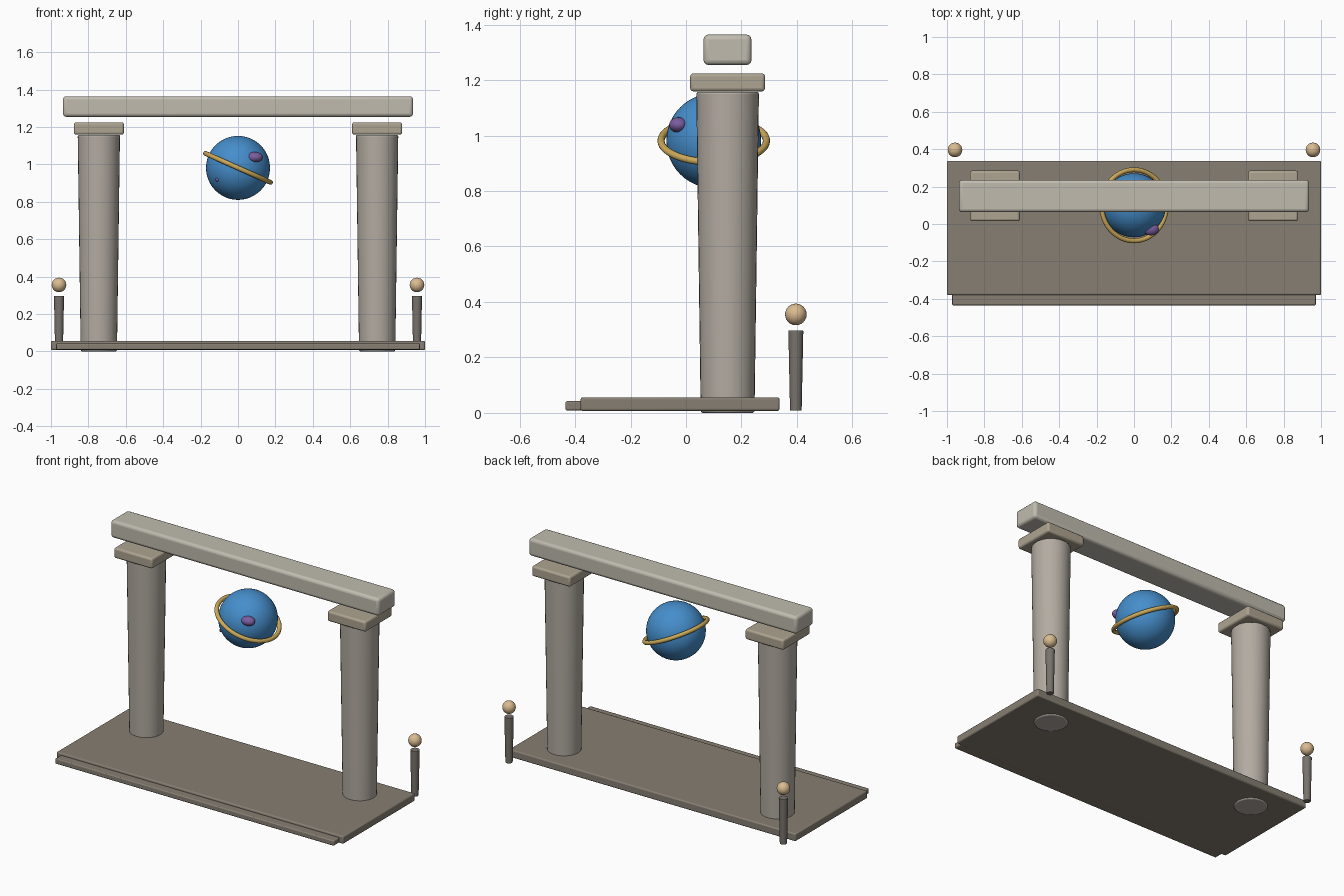
import bpy
from math import radians

if "Cube" in bpy.data.objects:
    bpy.data.objects.remove(bpy.data.objects["Cube"])


def material(name, rgb):
    m = bpy.data.materials.new(name)
    m.diffuse_color = (*rgb, 1)
    m.use_nodes = True
    m.node_tree.nodes["Principled BSDF"].inputs["Base Color"].default_value = m.diffuse_color
    return m


STONE = material("stone", (0.45, 0.41, 0.36))
BEAM = material("pale_stone", (0.53, 0.50, 0.43))
CAP = material("warm_stone", (0.42, 0.37, 0.28))
FLOOR = material("dark_stone", (0.24, 0.21, 0.17))
POST = material("post_stone", (0.19, 0.17, 0.15))
BLUE = material("blue", (0.06, 0.27, 0.60))
GOLD = material("gold", (0.60, 0.40, 0.10))
TAN = material("tan", (0.70, 0.50, 0.28))
PURPLE = material("purple", (0.20, 0.11, 0.35))


def finish(name, mat, bevel=0):
    ob = bpy.context.object
    ob.name = name
    ob.data.materials.append(mat)
    if bevel:
        mod = ob.modifiers.new("bevel", 'BEVEL')
        mod.width = bevel
        mod.segments = 3
        mod.limit_method = 'ANGLE'
    bpy.ops.object.shade_smooth_by_angle(angle=radians(35))
    return ob


def box(name, lo, hi, mat, bevel):
    mid = [(a + b) / 2 for a, b in zip(lo, hi)]
    bpy.ops.mesh.primitive_cube_add(size=1, location=mid)
    bpy.context.object.scale = [b - a for a, b in zip(lo, hi)]
    bpy.ops.object.transform_apply(location=False, rotation=False, scale=True)
    return finish(name, mat, bevel)


def shaft(name, x, y, z0, z1, r0, r1, mat, bevel):
    bpy.ops.mesh.primitive_cone_add(vertices=32, radius1=r0, radius2=r1,
                                    depth=z1 - z0, location=(x, y, (z0 + z1) / 2))
    return finish(name, mat, bevel)


def ball(name, loc, scale, mat, seg=32):
    bpy.ops.mesh.primitive_uv_sphere_add(segments=seg, ring_count=seg // 2,
                                         radius=1, location=loc)
    bpy.context.object.scale = scale
    bpy.ops.object.transform_apply(location=False, rotation=False, scale=True)
    return finish(name, mat)


# Platform and front step
box("platform", (-1, -0.38, 0.007), (1, 0.337, 0.056), FLOOR, 0.008)
box("front_step", (-0.972, -0.435, 0.009), (0.972, -0.365, 0.042), FLOOR, 0.006)

# Columns, capitals and rear lamp posts on both sides
for side, s in (("left", -1), ("right", 1)):
    x = s * 0.744
    shaft(side + "_column", x, 0.15, 0.0, 1.157, 0.097, 0.113, STONE, 0.008)
    box(side + "_capital", (x - 0.134, 0.015, 1.159), (x + 0.134, 0.285, 1.224),
        CAP, 0.012)
    shaft(side + "_post", s * 0.957, 0.396, 0.008, 0.297, 0.021, 0.027, POST, 0.003)
    ball(side + "_post_ball", (s * 0.957, 0.396, 0.355), (0.039,) * 3, TAN, 24)

# Floating lintel
box("lintel", (-0.936, 0.063, 1.254), (0.936, 0.236, 1.364), BEAM, 0.018)

# Planet with tilted ring and surface spots
C = (0, 0.10, 0.981)
ball("planet", C, (0.171,) * 3, BLUE, 48)
bpy.ops.mesh.primitive_torus_add(major_segments=64, minor_segments=12,
                                 major_radius=0.19, minor_radius=0.013,
                                 location=C, rotation=(0, radians(24), 0))
finish("planet_ring", GOLD)
ball("large_spot", (0.09, -0.027, 1.038), (0.043, 0.034, 0.028), PURPLE, 24)
ball("small_spot", (-0.11, -0.009, 0.918), (0.012, 0.012, 0.010), PURPLE, 16)
